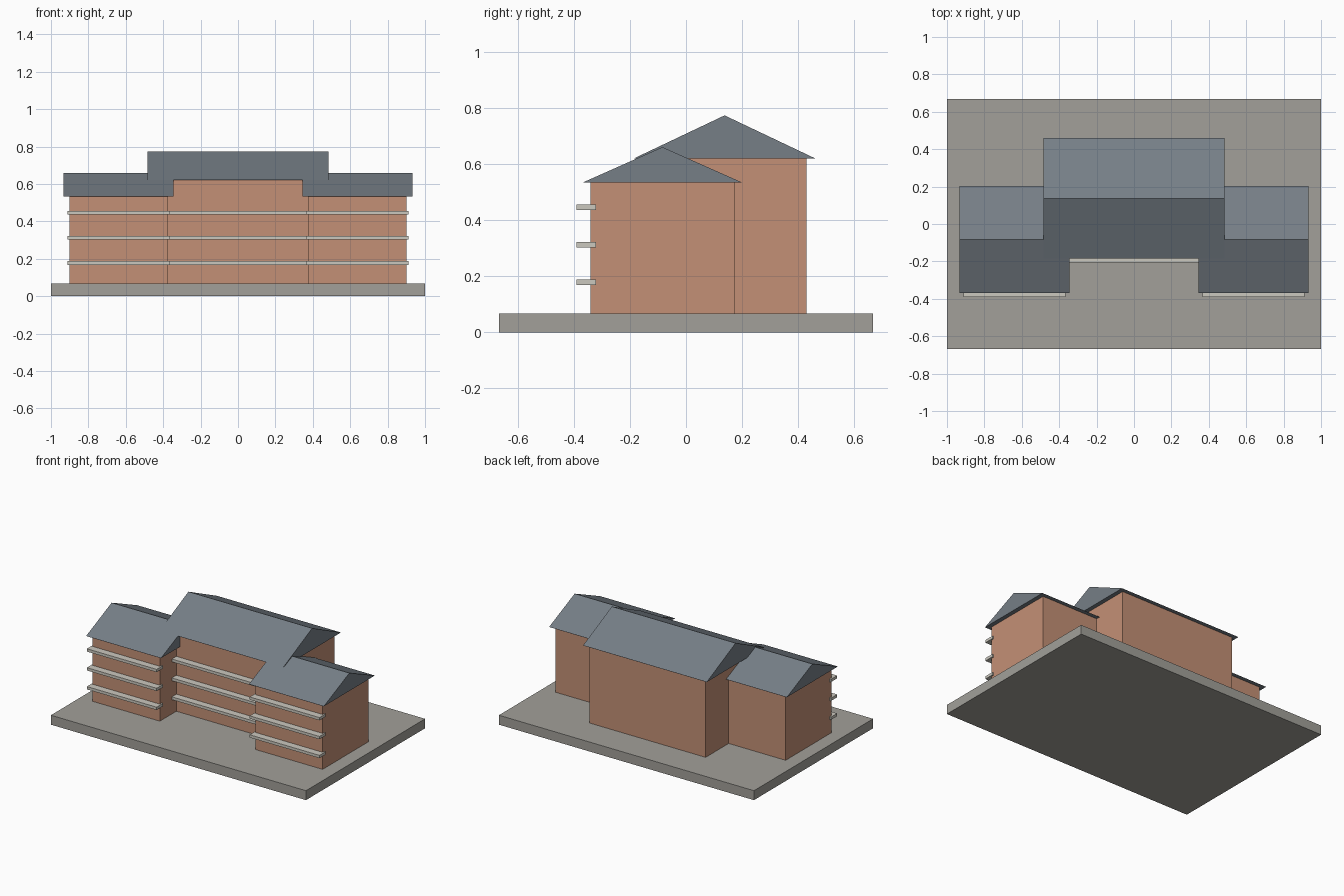
import bpy

cube = bpy.data.objects.get("Cube")
if cube:
    bpy.data.objects.remove(cube, do_unlink=True)


def material(name, color):
    m = bpy.data.materials.new(name)
    m.use_nodes = True
    m.diffuse_color = (*color, 1)
    m.node_tree.nodes["Principled BSDF"].inputs["Base Color"].default_value = (*color, 1)
    return m


brick = material("brick", (0.55, 0.28, 0.18))
slate = material("slate", (0.18, 0.21, 0.24))
stone = material("pale_stone", (0.6, 0.58, 0.52))
paving = material("paving", (0.36, 0.35, 0.32))


def extrude_x(name, profile, x0, x1, mat):
    """Solid with a (y, z) profile running from x0 to x1."""
    n = len(profile)
    verts = [(x, y, z) for x in (x0, x1) for y, z in profile]
    faces = [tuple(range(n))[::-1], tuple(range(n, 2 * n))]
    faces += [(i, (i + 1) % n, n + (i + 1) % n, n + i) for i in range(n)]
    mesh = bpy.data.meshes.new(name)
    mesh.from_pydata(verts, [], faces)
    mesh.materials.append(mat)
    ob = bpy.data.objects.new(name, mesh)
    bpy.context.collection.objects.link(ob)
    return ob


def box(name, x0, x1, y0, y1, z0, z1, mat):
    return extrude_x(name, [(y0, z0), (y1, z0), (y1, z1), (y0, z1)], x0, x1, mat)


GROUND, OVERHANG = 0.067, 0.03


def block(name, x0, x1, y0, y1, eave, ridge):
    """Walls, gable roof and three front ledges."""
    box(name + "_walls", x0, x1, y0, y1, GROUND, eave, brick)
    a, b = y0 - OVERHANG, y1 + OVERHANG
    extrude_x(name + "_roof", [(a, eave), (b, eave), ((a + b) / 2, ridge)],
              x0 - OVERHANG, x1 + OVERHANG, slate)
    for i in range(3):
        z = 0.178 + i * 0.134
        box(f"{name}_ledge_{i + 1}", x0 - 0.01, x1 + 0.01,
            y0 - 0.05, y0 + 0.02, z - 0.01, z + 0.01, stone)


box("base_slab", -1, 1, -0.667, 0.667, 0, GROUND, paving)
block("main", -0.455, 0.455, -0.155, 0.43, 0.62, 0.773)
block("left_wing", 0.375, 0.902, -0.34, 0.172, 0.533, 0.66)
block("right_wing", -0.902, -0.375, -0.34, 0.172, 0.533, 0.66)
